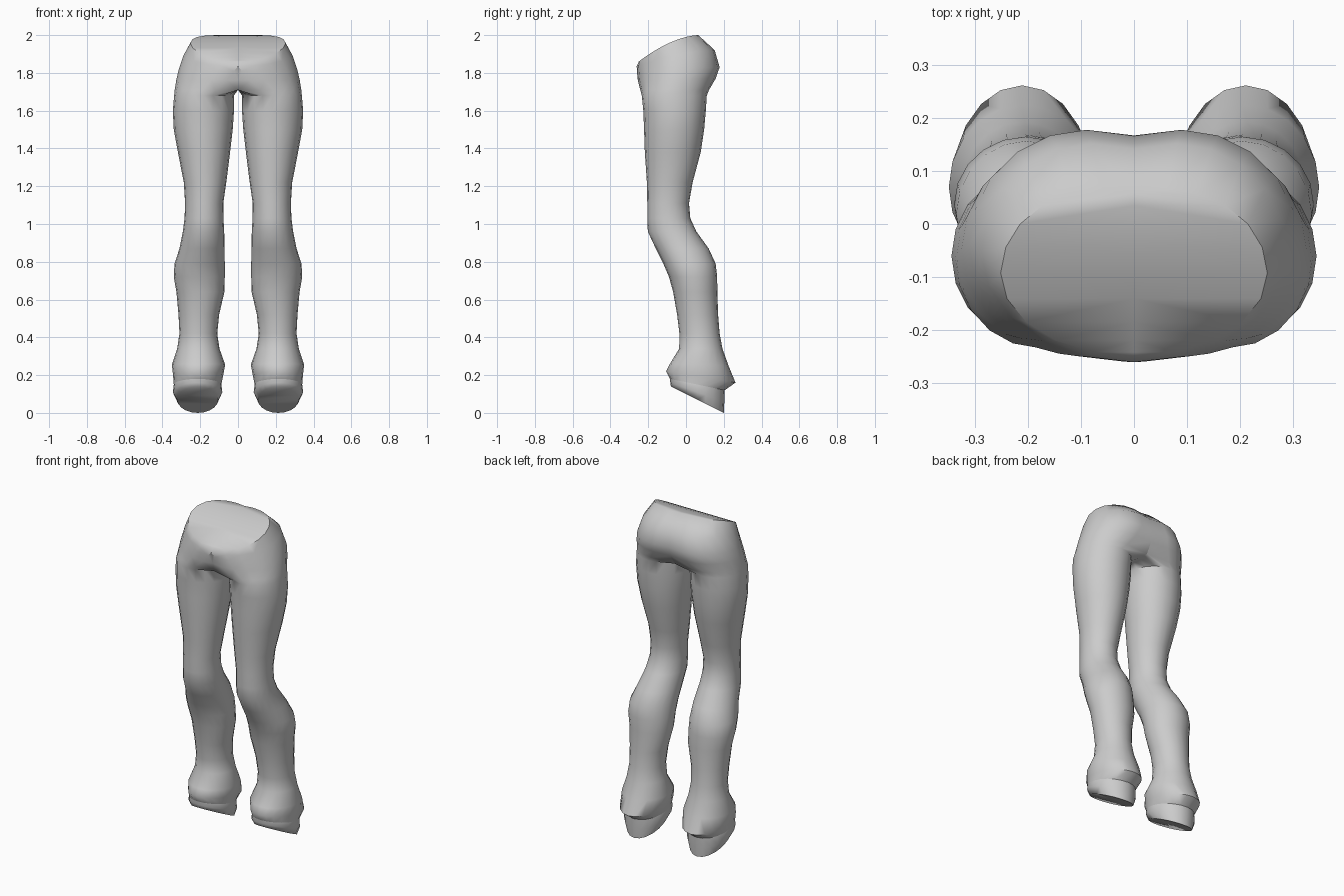
import bpy, bmesh, math

if "Cube" in bpy.data.objects:
    bpy.data.objects.remove(bpy.data.objects["Cube"])

N = 20  # points per cross-section


def section(bm, zf, zb, cxf, cxb, xin, xout, yf, yb):
    """Tilted oval ring; front and back can have different centres, clamped at x=0."""
    ring = []
    cy, ry = (yf + yb) / 2, (yb - yf) / 2
    for i in range(N):
        a = 2 * math.pi * i / N
        c, s = math.cos(a), math.sin(a)
        t = (1 + s) / 2
        cx = cxf + (cxb - cxf) * min(1, max(0, 0.5 + 1.2 * s))
        x = cx + (xout - cx if c > 0 else cx - xin) * c
        bend = 1 - (1 - t) ** 1.7 if zb > zf else t
        ring.append(bm.verts.new((max(x, 0), cy + ry * s, zf + (zb - zf) * bend)))
    return ring


def cap(bm, ring):
    """Close a ring with rows running side to side."""
    for i in range(-(N // 4), N // 4):
        a, b = ring[i % N], ring[(i + 1) % N]
        c, d = ring[(N // 2 - i - 1) % N], ring[(N // 2 - i) % N]
        bm.faces.new(list(dict.fromkeys((a, b, c, d))))


def loft(name, rows, cap_first=False, cap_last=False):
    bm = bmesh.new()
    rings = [section(bm, *r) for r in rows]
    for lo, hi in zip(rings, rings[1:]):
        for i in range(N):
            j = (i + 1) % N
            bm.faces.new((lo[i], lo[j], hi[j], hi[i]))
    if cap_first:
        cap(bm, rings[0])
    if cap_last:
        cap(bm, rings[-1])
    # remove the hidden wall on the mirror plane
    wall = [f for f in bm.faces if all(v.co.x < 1e-5 for v in f.verts)]
    bmesh.ops.delete(bm, geom=wall, context='FACES')
    bmesh.ops.remove_doubles(bm, verts=bm.verts[:], dist=1e-5)
    bmesh.ops.recalc_face_normals(bm, faces=bm.faces[:])
    me = bpy.data.meshes.new(name)
    bm.to_mesh(me)
    bm.free()
    ob = bpy.data.objects.new(name, me)
    bpy.context.collection.objects.link(ob)
    m = ob.modifiers.new("mirror", 'MIRROR')
    m.use_mirror_merge = True
    m.merge_threshold = 0.0005
    bpy.ops.object.select_all(action='DESELECT')
    ob.select_set(True)
    bpy.context.view_layer.objects.active = ob
    bpy.ops.object.shade_smooth_by_angle(angle=math.radians(55))
    return ob


def limb(zf, zb, xin, xout, yf, yb):
    c = (xin + xout) / 2
    return (zf, zb, c, c, xin, xout, yf, yb)


def hip(zf, zb, cxf, cxb, xout, yf, yb):
    return (zf, zb, cxf, cxb, -xout, xout, yf, yb)


cuff = limb(.18, .12, .088, .34, -.085, .205)

# hooves: flared wall and slanted sole
loft("hooves", [
    limb(.14, .0, .105, .322, -.08, .2),
    limb(.16, .06, .083, .345, -.083, .203),
    cuff,
], cap_first=True)

# legs and pelvis: fetlock, shin, knee, thigh, hips
loft("legs_and_pelvis", [
    cuff,
    limb(.22, .16, .08, .343, -.105, .262),
    limb(.26, .25, .068, .35, -.085, .225),
    limb(.34, .34, .098, .322, -.036, .193),
    limb(.42, .42, .11, .31, -.035, .178),
    limb(.52, .52, .10, .315, -.047, .17),
    limb(.64, .64, .072, .326, -.068, .166),
    limb(.72, .72, .07, .34, -.09, .165),
    limb(.79, .79, .07, .336, -.12, .157),
    limb(.87, .87, .071, .31, -.16, .12),
    limb(.96, .96, .073, .292, -.202, .055),
    limb(1.03, 1.03, .077, .283, -.205, .023),
    limb(1.11, 1.11, .078, .28, -.205, .016),
    limb(1.22, 1.22, .062, .287, -.207, .035),
    limb(1.38, 1.38, .042, .318, -.218, .078),
    limb(1.5, 1.5, .028, .34, -.222, .096),
    limb(1.6, 1.6, .021, .345, -.226, .105),
    limb(1.68, 1.68, .022, .338, -.234, .11),
    hip(1.71, 1.71, .12, .15, .335, -.242, .122),
    hip(1.76, 1.77, .06, .115, .326, -.255, .157),
    hip(1.81, 1.83, .02, .09, .312, -.26, .178),
    hip(1.835, 1.92, 0, .08, .288, -.261, .152),
    hip(1.86, 2.0, 0, .06, .252, -.25, .065),
], cap_last=True)
